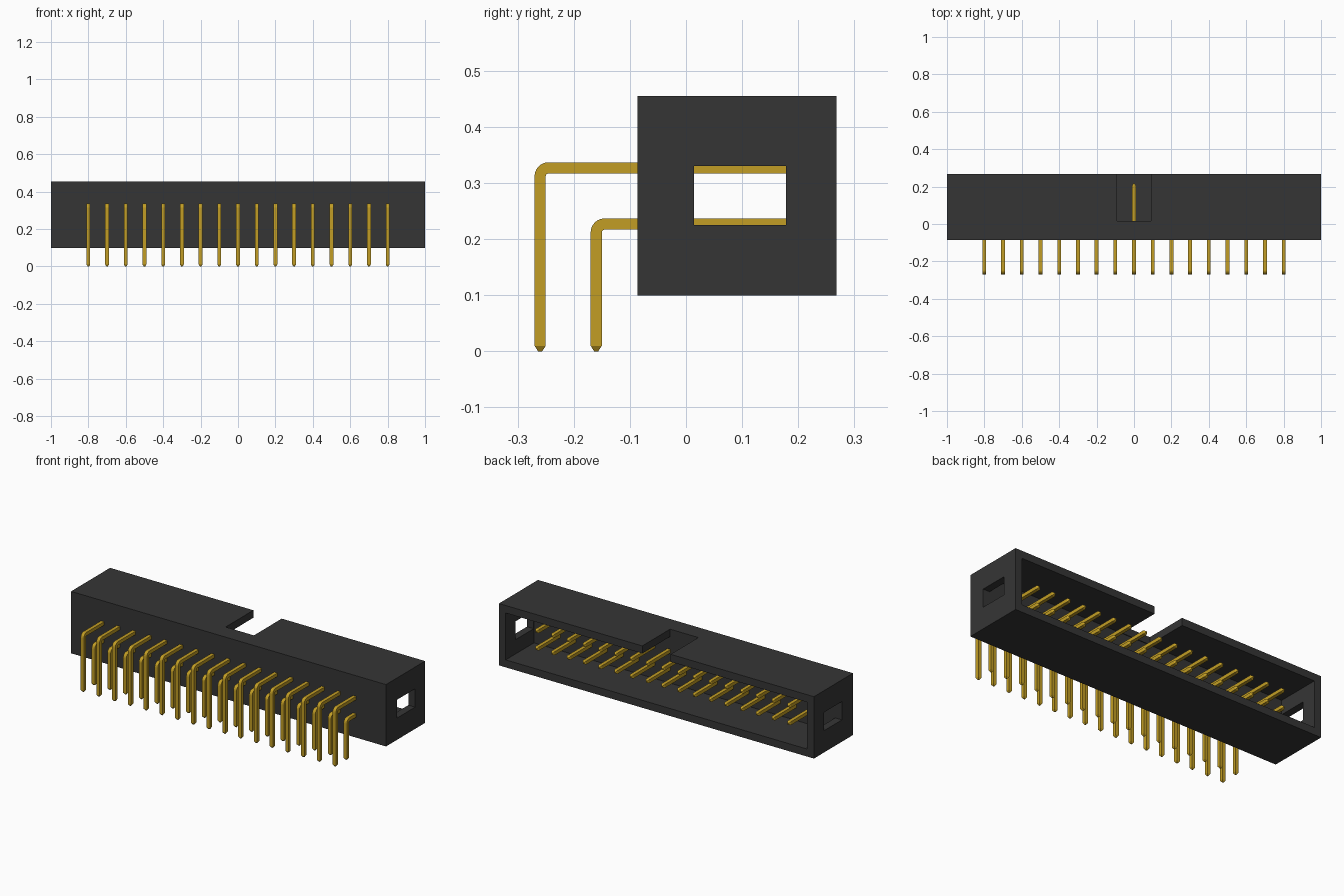
import bpy, bmesh, math
from mathutils import Vector

cube = bpy.data.objects.get("Cube")
if cube:
    bpy.data.objects.remove(cube, do_unlink=True)


def material(name, rgb):
    m = bpy.data.materials.new(name)
    m.use_nodes = True
    m.diffuse_color = (*rgb, 1)
    m.node_tree.nodes["Principled BSDF"].inputs["Base Color"].default_value = (*rgb, 1)
    return m


BLACK = material("black plastic", (0.036, 0.036, 0.036))
GOLD = material("gold metal", (0.54, 0.34, 0.018))


def add_object(name, bm, mat):
    bmesh.ops.recalc_face_normals(bm, faces=bm.faces)
    me = bpy.data.meshes.new(name)
    bm.to_mesh(me)
    bm.free()
    me.materials.append(mat)
    ob = bpy.data.objects.new(name, me)
    bpy.context.collection.objects.link(ob)
    return ob


def box(name, lo, hi):
    lo, hi = Vector(lo), Vector(hi)
    bm = bmesh.new()
    bmesh.ops.create_cube(bm, size=1)
    for v in bm.verts:
        v.co = (lo + hi) / 2 + v.co * (hi - lo)
    return add_object(name, bm, BLACK)


# Housing shell, open at the back
WALL = 0.043
FLOOR = 0.012
BACK, BOTTOM, TOP = 0.268, 0.1, 0.455
housing = box("housing", (-1, -0.086, BOTTOM), (1, BACK, TOP))
cutters = [
    box("cavity_cutter", (WALL - 1, FLOOR, BOTTOM + WALL), (1 - WALL, BACK + 0.1, TOP - WALL)),
    box("key_notch_cutter", (-0.09, 0.016, TOP - 0.1), (0.09, BACK + 0.2, TOP + 0.1)),
]
for side, name in ((-1, "right"), (1, "left")):
    a, b = sorted((side * 0.9, side * 1.1))
    cutters.append(box(name + "_window_cutter", (a, 0.014, 0.225), (b, 0.178, 0.33)))

bpy.context.view_layer.objects.active = housing
for c in cutters:
    mod = housing.modifiers.new(c.name, "BOOLEAN")
    mod.operation = "DIFFERENCE"
    mod.solver = "EXACT"
    mod.object = c
    bpy.ops.object.modifier_apply(modifier=mod.name)
    bpy.data.objects.remove(c, do_unlink=True)


# Square bent pins: rings swept from the foot, around the bend, to the tip
HALF, BEND, TAPER, STEPS = 0.01, 0.015, 0.01, 6


def pin_row(name, y, z):
    rings = [(y, 0, 0, 0.35), (y, TAPER, 0, 1)]
    for i in range(STEPS + 1):
        a = math.pi / 2 * i / STEPS
        rings.append((y + BEND * (1 - math.cos(a)), z - BEND * (1 - math.sin(a)), a, 1))
    tip = math.pi / 2
    rings += [(0.216 - TAPER, z, tip, 1), (0.216, z, tip, 0.35)]
    bm = bmesh.new()
    for n in range(17):
        x = (n - 8) * 0.1
        prev = None
        for ry, rz, a, s in rings:
            h = HALF * s
            ring = [bm.verts.new((x + h * u, ry - h * w * math.cos(a), rz + h * w * math.sin(a)))
                    for u, w in ((-1, -1), (1, -1), (1, 1), (-1, 1))]
            if prev:
                for k in range(4):
                    j = (k + 1) % 4
                    bm.faces.new((prev[k], prev[j], ring[j], ring[k]))
            else:
                bm.faces.new(ring)
            prev = ring
        bm.faces.new(prev)
    return add_object(name, bm, GOLD)


pin_row("upper_pin_row", -0.26, 0.327)
pin_row("lower_pin_row", -0.16, 0.227)
